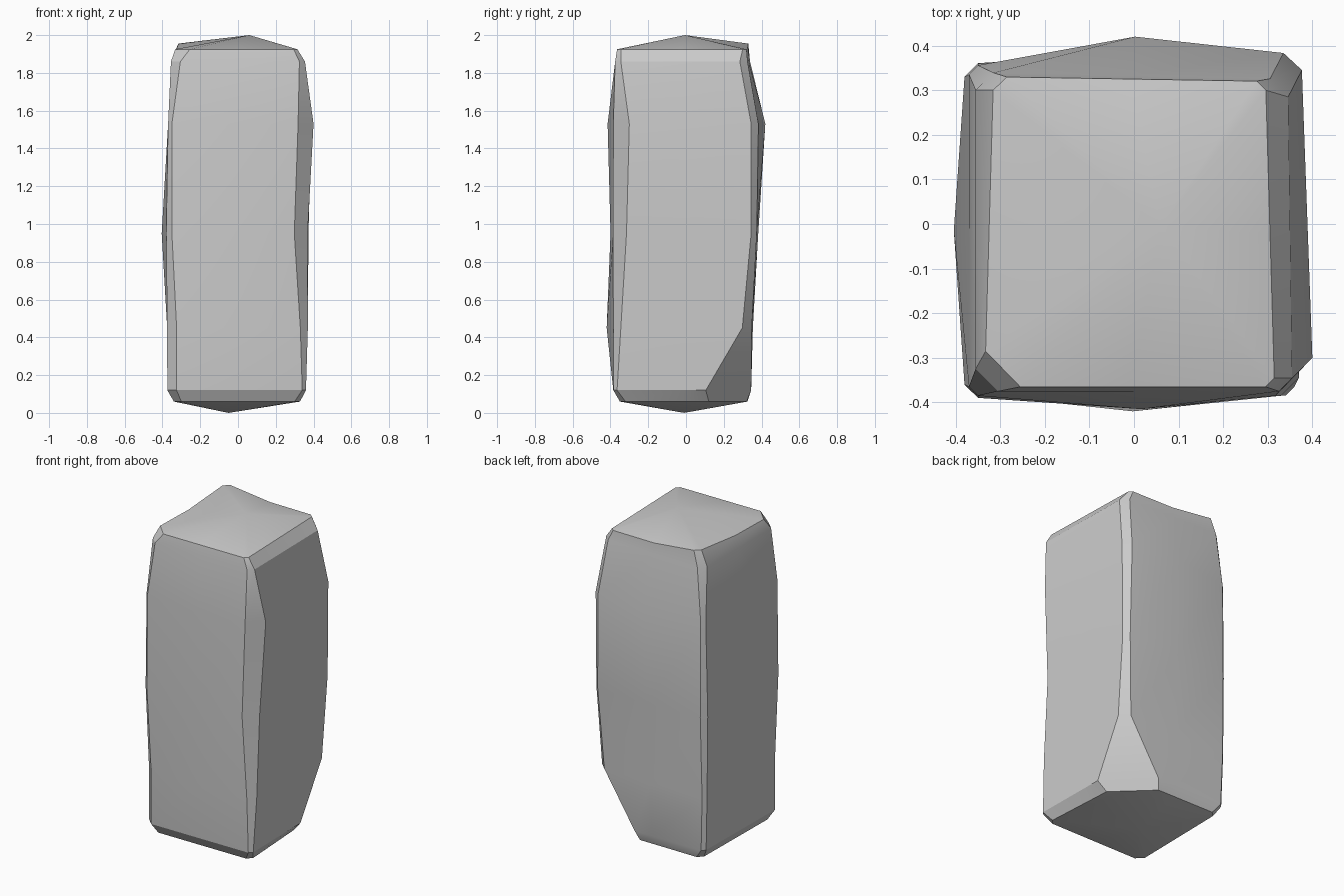
import bpy, bmesh, math

if "Cube" in bpy.data.objects:
    bpy.data.objects.remove(bpy.data.objects["Cube"])

# Each ring: z, four corners (x, y, chamfer) FL FR BR BL, then mid-face bulges F R B L
RINGS = [
    (0.06, (-.34, -.35, .04), (.33, -.35, .03), (.29, .32, .20), (-.33, .325, .03), (0, 0, 0, 0)),
    (0.12, (-.375, -.385, .05), (.36, -.385, .02), (.35, .345, .24), (-.365, .345, .02), (0, 0, 0, 0)),
    (0.45, (-.375, -.385, .05), (.37, -.385, .04), (.365, .348, .05), (-.375, .35, .02), (.035, 0, .005, 0)),
    (0.95, (-.38, -.39, .03), (.368, -.385, .07), (.372, .375, .03), (-.38, .36, .03), (.012, .003, .015, .024)),
    (1.53, (-.37, -.385, .02), (.403, -.385, .085), (.375, .385, .04), (-.37, .355, .02), (.03, 0, .05, 0)),
    (1.86, (-.355, -.375, .05), (.355, -.375, .03), (.345, .325, .04), (-.355, .34, .04), (0, 0, 0, 0)),
    (1.925, (-.335, -.365, .08), (.315, -.365, .02), (.295, .32, .02), (-.315, .33, .03), (0, 0, 0, 0)),
]


def toward(p, q, d):
    """Point at distance d from p in the direction of q."""
    t = d / math.hypot(q[0] - p[0], q[1] - p[1])
    return (p[0] + (q[0] - p[0]) * t, p[1] + (q[1] - p[1]) * t)


def outline(corners, bulges):
    """Chamfered quadrilateral with one pushed-out point in each side."""
    normals = [(0, -1), (1, 0), (0, 1), (-1, 0)]
    pts = []
    for i in range(4):
        a, b = corners[i], corners[(i + 1) % 4]
        n, k = normals[i], bulges[i]
        mid = ((a[0] + b[0]) / 2 + n[0] * k, (a[1] + b[1]) / 2 + n[1] * k)
        pts += [toward(a, b, a[2]), mid, toward(b, a, b[2])]
    return pts


bm = bmesh.new()
loops = []
for z, *corners, bulges in RINGS:
    # back left of the crown sits a little higher
    lift = 0.03 if z > 1.9 else 0
    loops.append([bm.verts.new((x, y, z + (lift if x < -.1 and y > .1 else 0)))
                  for x, y in outline(corners, bulges)])

# Sides
n = len(loops[0])
for lo, hi in zip(loops, loops[1:]):
    for i in range(n):
        j = (i + 1) % n
        bm.faces.new((lo[i], lo[j], hi[j], hi[i]))

# Blunt points at bottom and top
foot = bm.verts.new((-.05, -.01, 0))
crown = bm.verts.new((.06, -.005, 2.0))
for i in range(n):
    j = (i + 1) % n
    bm.faces.new((loops[0][j], loops[0][i], foot))
    bm.faces.new((loops[-1][i], loops[-1][j], crown))

bmesh.ops.recalc_face_normals(bm, faces=bm.faces)
mesh = bpy.data.meshes.new("stone_pillar")
bm.to_mesh(mesh)
bm.free()
pillar = bpy.data.objects.new("stone_pillar", mesh)
bpy.context.collection.objects.link(pillar)

# Smooth faces, sharp chipped edges
bpy.context.view_layer.objects.active = pillar
pillar.select_set(True)
bpy.ops.object.shade_smooth_by_angle(angle=math.radians(25))
